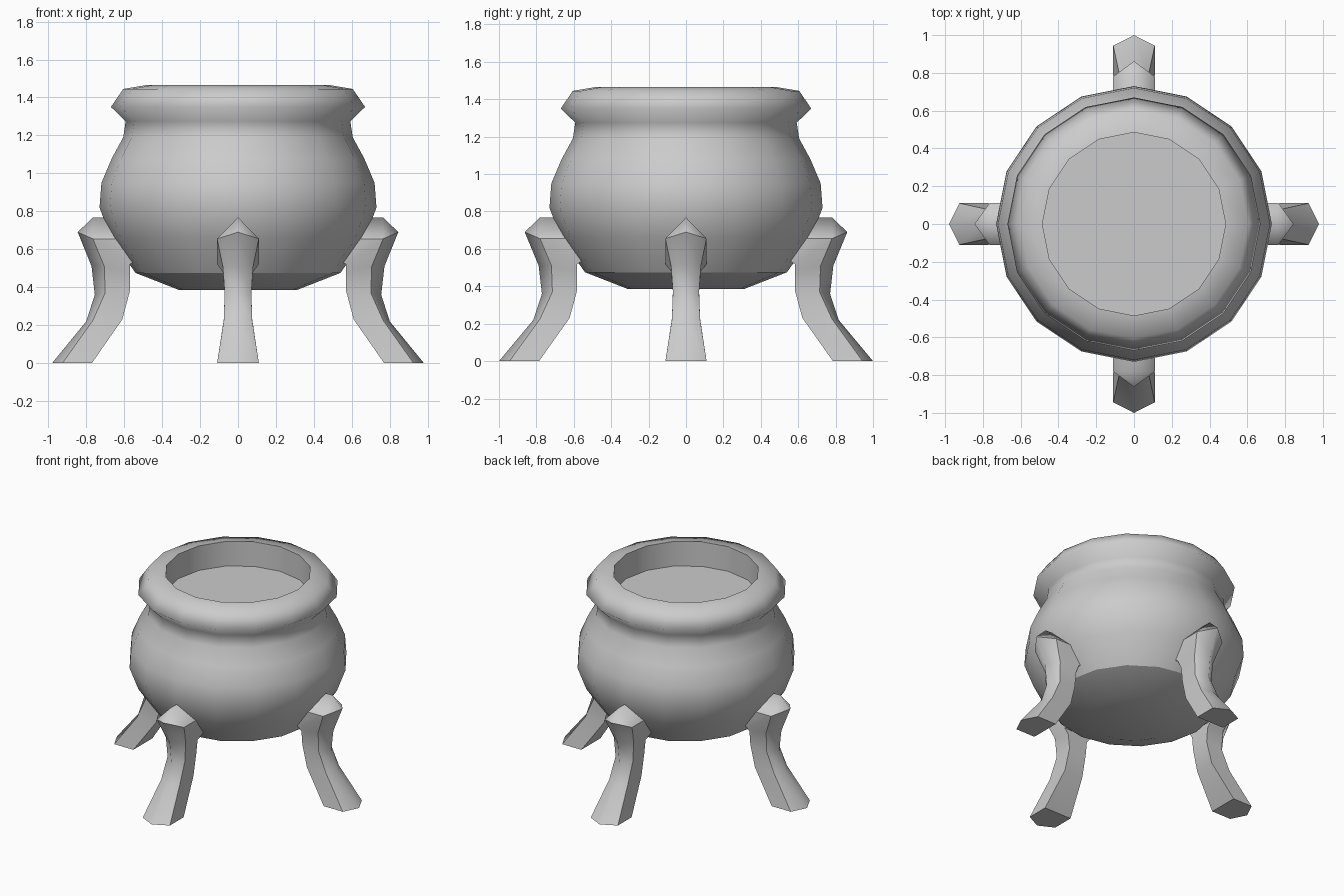
import bpy, bmesh, math
from mathutils import Matrix

cube = bpy.data.objects.get("Cube")
if cube:
    bpy.data.objects.remove(cube, do_unlink=True)

GREY = (0.6, 0.6, 0.6, 1.0)
iron = bpy.data.materials.new("grey_iron")
iron.use_nodes = True
iron.diffuse_color = GREY
iron.node_tree.nodes["Principled BSDF"].inputs["Base Color"].default_value = GREY


def finish(bm, name, is_sharp):
    """Recalculate normals, mark creases, and make a smooth-shaded object."""
    bmesh.ops.recalc_face_normals(bm, faces=bm.faces)
    for f in bm.faces:
        f.smooth = True
    for e in bm.edges:
        e.smooth = not is_sharp(e)
    mesh = bpy.data.meshes.new(name)
    bm.to_mesh(mesh)
    bm.free()
    mesh.materials.append(iron)
    obj = bpy.data.objects.new(name, mesh)
    bpy.context.collection.objects.link(obj)
    return obj


def loft(bm, rings):
    """Skin closed rings of points, capping both ends."""
    loops = [[bm.verts.new(p) for p in ring] for ring in rings]
    n = len(loops[0])
    for a, b in zip(loops, loops[1:]):
        for i in range(n):
            j = (i + 1) % n
            bm.faces.new((a[i], a[j], b[j], b[i]))
    bm.faces.new(loops[0])
    bm.faces.new(loops[-1])


# Pot: outer belly, neck, flared rim, then the inner wall and floor
SIDES = 16
profile = [(0.31, 0.385), (0.54, 0.475), (0.67, 0.66), (0.73, 0.82),
           (0.72, 0.95), (0.665, 1.08), (0.605, 1.19), (0.592, 1.275),
           (0.67, 1.35), (0.605, 1.445), (0.485, 1.465), (0.485, 1.285)]
CREASES = (0.475, 1.465, 1.285)
angles = [2 * math.pi * i / SIDES for i in range(SIDES)]
bm = bmesh.new()
loft(bm, [[(r * math.cos(a), r * math.sin(a), z) for a in angles]
          for r, z in profile])


def pot_crease(e):
    a, b = (v.co.z for v in e.verts)
    return abs(a - b) < 1e-4 and any(abs(a - c) < 1e-4 for c in CREASES)


finish(bm, "pot", pot_crease)

# Leg sections: (radius, height) of ridge, shoulder and inner corner, half width
sections = [
    ((0.55, 0.768), (0.55, 0.655), (0.50, 0.56), 0.11),
    ((0.765, 0.768), (0.765, 0.655), (0.57, 0.52), 0.11),
    ((0.845, 0.69), (0.765, 0.655), (0.57, 0.52), 0.11),
    ((0.772, 0.51), (0.705, 0.51), (0.57, 0.48), 0.08),
    ((0.755, 0.36), (0.70, 0.37), (0.57, 0.38), 0.07),
    ((0.80, 0.22), (0.765, 0.225), (0.61, 0.23), 0.075),
    ((0.98, 0.0), (0.925, 0.0), (0.77, 0.0), 0.11),
]


def leg_crease(e):
    on_ridge = all(abs(v.co.dot(side)) < 1e-4 for v in e.verts)
    return not on_ridge and e.calc_face_angle(0) > math.radians(35)


# Four legs, the front and back pair reaching slightly further out
for k, name in enumerate(("left_leg", "back_leg", "right_leg", "front_leg")):
    bm = bmesh.new()
    loft(bm, [[(rg[0], 0, rg[1]), (sh[0], w, sh[1]), (inn[0], w, inn[1]),
               (inn[0], -w, inn[1]), (sh[0], -w, sh[1])]
              for rg, sh, inn, w in sections])
    bmesh.ops.remove_doubles(bm, verts=bm.verts, dist=1e-4)
    reach = 1.0 / 0.98 if k % 2 else 1.0
    turn = Matrix.Rotation(k * math.pi / 2, 4, "Z")
    bm.transform(turn @ Matrix.Diagonal((reach, 1, 1, 1)))
    side = turn.to_3x3().col[1].copy()
    finish(bm, name, leg_crease)
